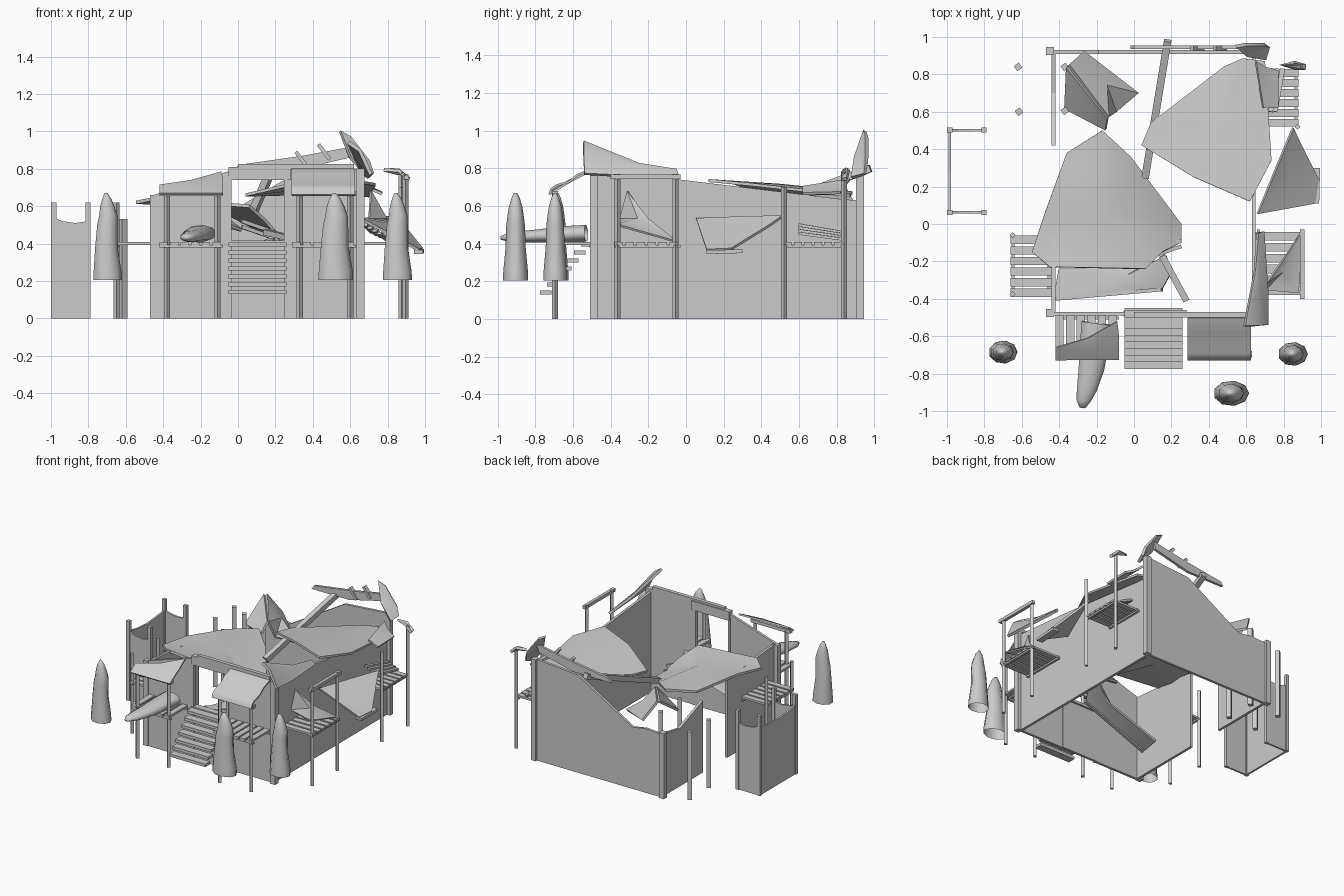
import bpy, bmesh, math
from mathutils import Vector


def make(name, verts, faces):
    me = bpy.data.meshes.new(name)
    me.from_pydata(verts, [], faces)
    bm = bmesh.new()
    bm.from_mesh(me)
    bmesh.ops.recalc_face_normals(bm, faces=bm.faces)
    bm.to_mesh(me)
    bm.free()
    ob = bpy.data.objects.new(name, me)
    bpy.context.collection.objects.link(ob)
    return ob


def box(name, x0, x1, y0, y1, z0, z1):
    v = [(x, y, z) for x in (x0, x1) for y in (y0, y1) for z in (z0, z1)]
    f = [(0, 1, 3, 2), (4, 6, 7, 5), (0, 4, 5, 1), (2, 3, 7, 6), (0, 2, 6, 4), (1, 5, 7, 3)]
    return make(name, v, f)


def post(name, x, y, h, w=0.023, turn=math.pi / 4):
    ob = box(name, -w / 2, w / 2, -w / 2, w / 2, 0, h)
    ob.location = (x, y, 0)
    ob.rotation_euler.z = turn
    return ob


def beam(name, p, q, w=0.03, h=0.03):
    p, q = Vector(p), Vector(q)
    d = q - p
    ob = box(name, -w / 2, w / 2, -h / 2, h / 2, 0, d.length)
    ob.rotation_mode = 'QUATERNION'
    ob.rotation_quaternion = d.to_track_quat('Z', 'Y')
    ob.location = p
    return ob


def wall(name, axis, at, pts, t=0.02):
    # upright panel; axis is the direction the outline runs along
    n = len(pts)
    v = []
    for k in (at - t / 2, at + t / 2):
        v += [(u, k, z) if axis == 'x' else (k, u, z) for u, z in pts]
    f = [tuple(range(n)), tuple(range(n, 2 * n))]
    f += [(i, (i + 1) % n, n + (i + 1) % n, n + i) for i in range(n)]
    return make(name, v, f)


def thicken(ob, t):
    m = ob.modifiers.new('thick', 'SOLIDIFY')
    m.thickness = t
    m.offset = 0
    bpy.ops.object.select_all(action='DESELECT')
    ob.select_set(True)
    bpy.context.view_layer.objects.active = ob
    bpy.ops.object.modifier_apply(modifier=m.name)
    bpy.ops.object.shade_smooth_by_angle(angle=math.radians(35))
    return ob


def sheet(name, pts, t=0.015, fan=None):
    # torn sheet: bent outline with thickness, fanned around an inner point
    n = len(pts)
    c = Vector(fan) if fan else sum((Vector(p) for p in pts), Vector()) / n
    ob = make(name, list(pts) + [tuple(c)], [(i, (i + 1) % n, n) for i in range(n)])
    return thicken(ob, t)


def deck(name, x0, x1, y0, y1, n, along='x', z=0.4):
    # slatted deck with two carrying beams
    w0, w1 = (y0, y1) if along == 'x' else (x0, x1)
    p = (w1 - w0) / n
    for i in range(n):
        a, b = w0 + i * p, w0 + (i + 0.78) * p
        if along == 'x':
            box(name + '_slat', x0, x1, a, b, z - 0.008, z + 0.008)
        else:
            box(name + '_slat', a, b, y0, y1, z - 0.008, z + 0.008)
    for k in (0.06, 0.94):
        if along == 'x':
            x = x0 + k * (x1 - x0)
            box(name + '_beam', x - .008, x + .008, y0, y1, z - .02, z - .008)
        else:
            y = y0 + k * (y1 - y0)
            box(name + '_beam', x0, x1, y - .008, y + .008, z - .02, z - .008)


# house walls; the front is built around a raised doorway
wall('front_wall_left', 'x', -0.48, [(-.45, 0), (-.04, 0), (-.04, .79), (-.45, .66)])
wall('front_wall_right', 'x', -0.48, [(.25, 0), (.65, 0), (.65, .8), (.25, .8)])
wall('front_wall_under_door', 'x', -0.475, [(-.04, 0), (.25, 0), (.25, .4), (-.04, .4)])
box('door_lintel', -.05, .28, -.5, -.46, .74, .81)
for x in (-.045, .255):
    box('door_jamb', x - .01, x + .01, -.495, -.465, 0, .76)
box('door_sill', -.05, .26, -.5, -.45, .395, .415)
wall('right_wall', 'y', .64, [(-.48, 0), (.92, 0), (.92, .63), (.84, .635), (-.03, .74), (-.48, .78)])
wall('back_wall', 'x', .92, [(-.45, 0), (.66, 0), (.66, .79), (.28, .76), (-.19, .48), (-.3, .5), (-.45, .49)])
wall('left_wall_rear', 'y', -.43, [(.42, 0), (.92, 0), (.92, .49), (.7, .45), (.42, .56)])
wall('left_wall_front', 'y', -.43, [(-.48, 0), (.12, 0), (.12, .6), (-.1, .63), (-.48, .66)])
for x, y, h in ((-.45, -.475, .66), (.655, -.49, .8), (-.45, .925, .51), (.655, .925, .79)):
    post('corner_post', x, y, h, .042, 0)

# front porch
deck('porch_left_deck', -.42, -.08, -.72, -.49, 6, 'y')
deck('porch_right_deck', .29, .63, -.72, -.49, 6, 'y')
for x in (-.38, -.11, .33, .6):
    post('porch_post', x, -.695, .67)
for x0, x1 in ((-.42, -.08), (.29, .63)):
    box('porch_roof_beam', x0, x1, -.71, -.68, .655, .68)
curve = [(-.725, .66), (-.715, .69), (-.69, .708), (-.62, .73), (-.575, .765), (-.5, .795)]
v = [(x, y, z) for y, z in curve for x in (.285, .625)]
thicken(make('porch_right_roof', v, [(2 * i, 2 * i + 1, 2 * i + 3, 2 * i + 2) for i in range(5)]), .012)
sheet('porch_left_roof', [(-.42, -.725, .665), (-.08, -.725, .665), (-.08, -.6, .74), (-.09, -.52, .78),
      (-.25, -.61, .735), (-.42, -.66, .71)], .012, (-.2, -.67, .71))

# stairs
for i in range(7):
    y, z = -.745 + i * .036, .14 + i * .0425
    box('stair_tread', -.05, .26, y - .03, y + .03, z - .011, z + .011)

# side decks with posts
deck('left_deck', -.66, -.44, -.39, -.05, 6)
deck('right_front_deck', .65, .91, -.38, -.03, 6)
deck('right_rear_deck', .65, .88, .52, .84, 6)
for x, y, h in ((-.65, -.375, .62), (-.65, -.06, .62), (.895, -.365, .77), (.895, -.055, .77),
                (.875, .52, .7), (.875, .84, .78)):
    post('deck_post', x, y, h)
beam('right_deck_rail', (.9, -.4, .755), (.9, -.03, .755), .025, .025)
sheet('rear_post_cap', [(.78, .85, .795), (.86, .83, .79), (.915, .825, .74), (.915, .855, .745), (.86, .865, .795)], .02)

# small walled annex
wall('annex_back', 'y', -.985, [(.06, 0), (.5, 0), (.5, .53), (.4, .52), (.28, .51), (.16, .52), (.06, .54)], .014)
for y in (.062, .502):
    wall('annex_side', 'x', y, [(-.985, 0), (-.8, 0), (-.8, .52), (-.87, .51), (-.94, .52), (-.985, .54)], .014)
    for x in (-.985, -.802):
        post('annex_post', x, y, .62, .027, 0)

# leftover free posts
for x, y, h in ((-.62, .84, .53), (-.37, .84, .62), (-.615, .6, .53), (-.37, .605, .63)):
    post('free_post', x, y, h, .033, math.radians(35))

# collapsed roof
sheet('roof_left', [(-.17, .5, .6), (-.36, .38, .59), (-.48, .05, .63), (-.545, -.15, .62), (-.45, -.23, .64),
      (.06, -.24, .6), (.15, -.15, .52), (.25, -.1, .4), (.25, .0, .4), (-.02, .36, .56)], .018, (-.15, .05, .61))
sheet('roof_right', [(.04, .42, .66), (.09, .54, .66), (.48, .84, .67), (.58, .885, .67), (.7, .87, .655),
      (.735, .34, .715), (.62, .12, .735), (.32, .25, .725)], .016, (.45, .5, .71))
sheet('roof_front_scrap', [(-.43, -.41, .2), (-.4, -.24, .2), (.04, -.24, .35), (.17, -.17, .42),
      (.2, -.26, .42), (.15, -.35, .37)], .02)
sheet('roof_back_scrap', [(-.36, .84, .69), (-.37, .62, .54), (-.15, .505, .57), (-.14, .57, .64)], .018)
sheet('roof_back_fold', [(-.35, .85, .69), (-.27, .92, .55), (.02, .7, .47), (-.1, .6, .52), (-.14, .57, .64)],
      .018, (-.15, .74, .6))

# fallen beams
beam('long_rafter', (.06, .25, .52), (.18, .98, .8), .04, .04)
beam('short_rafter', (.15, -.17, .46), (.28, -.41, .43), .035, .03)
beam('scrap_edge', (-.42, -.4, .2), (.15, -.35, .37), .02, .04)
for k in (0, .03):
    beam('debris', (.02, -.2 + k, .52 - k), (.25, -.12 + k, .44 - k), .02, .02)

# raised eave fragments at the right corners
wall('rear_eave_strip', 'x', .945, [(-.02, .79), (.3, .79), (.6, .86), (.62, .92), (.35, .87), (.0, .82)], .02)
for x, z in ((.31, .89), (.43, .93)):
    beam('eave_stub', (x + .06, .94, z - .08), (x, .94, z), .03, .02)
sheet('rear_eave', [(.545, .95, 1.0), (.6, .96, .97), (.7, .96, .84), (.72, .95, .77), (.7, .88, .75), (.6, .9, .86)], .02)
sheet('rear_eave_side', [(.65, .87, .74), (.7, .84, .7), (.77, .82, .67), (.77, .62, .665), (.69, .62, .7)], .015)
sheet('front_eave', [(.59, -.545, .94), (.65, -.545, .9), (.71, -.54, .77), (.71, -.35, .76), (.69, -.04, .76),
      (.66, -.05, .79), (.645, -.25, .82)], .02)
box('front_eave_strip', .0, .62, -.5, -.47, .795, .825)

# fallen sheets on the right side
sheet('side_sheet', [(.66, .055, .53), (.76, .3, .54), (.85, .515, .545), (.88, .45, .5), (.985, .24, .37),
      (.965, .11, .365)], .015, (.83, .25, .47))
beam('side_sheet_edge', (.97, .3, .36), (.965, .11, .355), .05, .02)
sheet('deck_sheet', [(.7, -.35, .53), (.71, -.31, .68), (.79, -.2, .53), (.89, -.05, .41), (.88, -.37, .5)], .012)
for k in range(4):
    beam('deck_plank', (.68 + .025 * k, .6, .5 - .015 * k), (.72 + .025 * k, .83, .46 - .012 * k), .025, .015)


# tapered bodies: ring list of (offset, height, x radius, y radius)
def rings(name, rows, sides=9):
    v, f = [], []
    for ox, z, rx, ry in rows:
        for k in range(sides):
            a = 2 * math.pi * k / sides
            v.append((ox + rx * math.cos(a), ry * math.sin(a), z))
    for r in range(len(rows) - 1):
        for k in range(sides):
            j = (k + 1) % sides
            f.append((r * sides + k, r * sides + j, (r + 1) * sides + j, (r + 1) * sides + k))
    f.append(tuple(range((len(rows) - 1) * sides, len(rows) * sides)))
    ob = make(name, v, f)
    ob.data.polygons.foreach_set('use_smooth', [True] * len(f))
    return ob


# bushes
bush = [(0, .205, 1, 1), (0, .25, .98, .98), (-.005, .38, .8, .8), (0, .5, .72, .74), (.005, .55, .64, .64),
        (0, .6, .5, .52), (-.002, .64, .32, .34), (-.006, .67, .1, .12)]
for x, y, rx, ry in ((-.7, -.685, .078, .062), (.52, -.905, .096, .068), (.85, -.695, .08, .064)):
    rings('bush', [(o, z, rx * a, ry * b) for o, z, a, b in bush]).location = (x, y, 0)

# fallen bush lying across the porch
log = rings('fallen_bush', [(0, 0, .085, .045), (0, .12, .08, .045), (0, .25, .07, .035), (-.01, .36, .055, .03),
                            (-.02, .42, .04, .022), (-.02, .46, .015, .01)])
log.rotation_euler = (math.radians(93), 0, math.radians(-7))
log.location = (-.2, -.53, .455)
